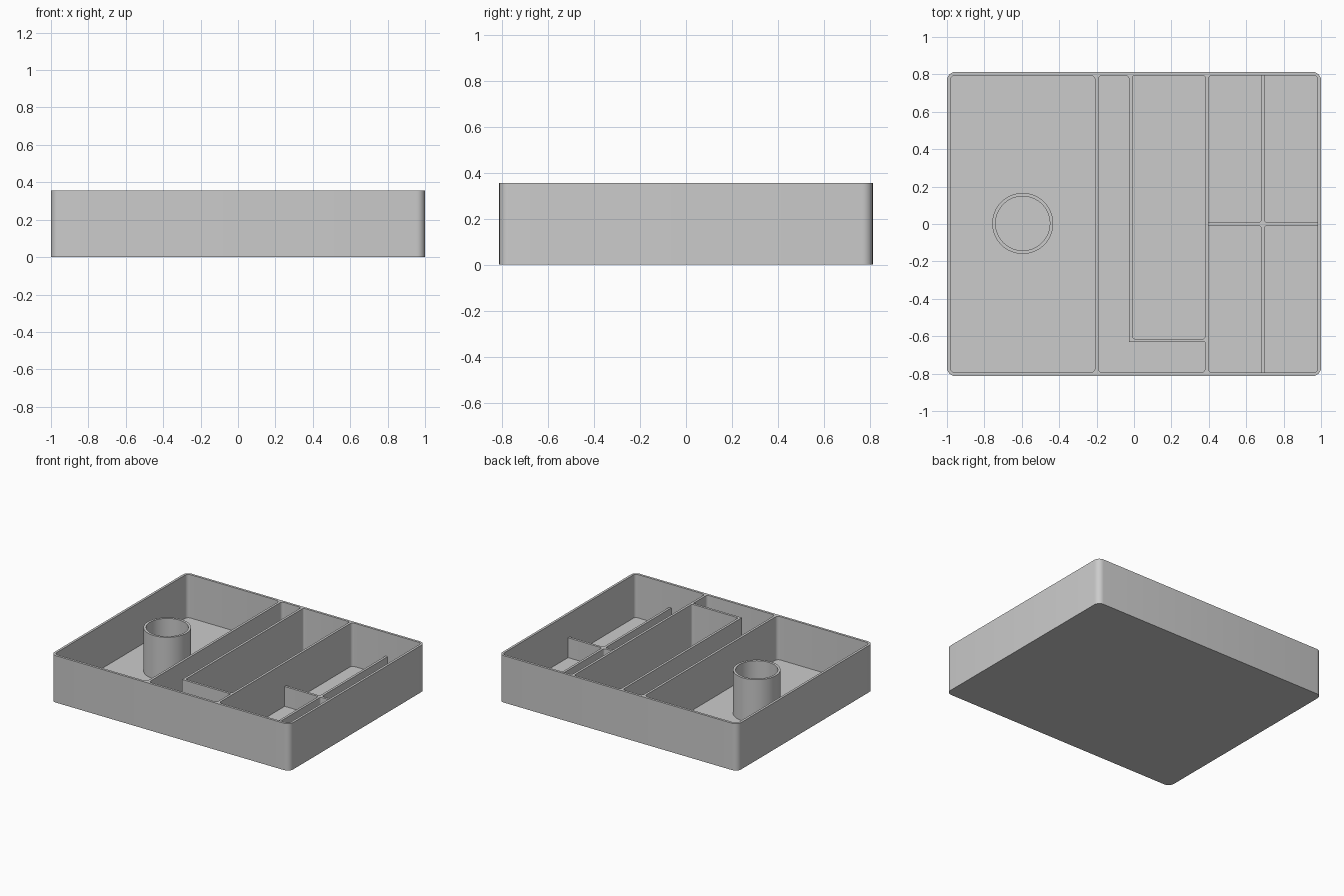
import bpy, bmesh, math
from mathutils import Vector

cube = bpy.data.objects.get("Cube")
if cube:
    bpy.data.objects.remove(cube, do_unlink=True)

# Single plain grey plastic
grey = bpy.data.materials.new("grey_plastic")
grey.use_nodes = True
COLOUR = (0.6, 0.6, 0.6, 1)
grey.diffuse_color = COLOUR
grey.node_tree.nodes["Principled BSDF"].inputs["Base Color"].default_value = COLOUR

# Main dimensions
HX, HY, HEIGHT = 1.0, 0.813, 0.355
WALL, FLOOR = 0.018, 0.027
IX, IY = HX - WALL, HY - WALL
R = 0.022


def rounded(corners, steps=7):
    """Closed outline from (x, y, radius) corners, with round fillets."""
    out = []
    for i, (x, y, r) in enumerate(corners):
        p = Vector((x, y))
        if r == 0:
            out.append(p)
            continue
        a = (Vector(corners[i - 1][:2]) - p).normalized()
        b = (Vector(corners[(i + 1) % len(corners)][:2]) - p).normalized()
        # All corners are right angles, so the arc centre is simple
        c = p + (a + b) * r
        for k in range(steps):
            t = math.pi / 2 * k / (steps - 1)
            out.append(c - b * r * math.cos(t) - a * r * math.sin(t))
    return out


def rect(x0, y0, x1, y1, r):
    return rounded([(x0, y0, r), (x1, y0, r), (x1, y1, r), (x0, y1, r)])


def circle(x, y, r, n=64):
    return [Vector((x + r * math.cos(k * math.tau / n), y + r * math.sin(k * math.tau / n)))
            for k in range(n)]


def prism(name, loops, z0, z1):
    """Extrude an outline, with optional holes, from z0 to z1."""
    bm = bmesh.new()
    edges = []
    for loop in loops:
        vs = [bm.verts.new((p.x, p.y, z0)) for p in loop]
        edges += [bm.edges.new((vs[i - 1], vs[i])) for i in range(len(vs))]
    bmesh.ops.triangle_fill(bm, use_beauty=True, edges=edges)
    ext = bmesh.ops.extrude_face_region(bm, geom=bm.faces[:], use_keep_orig=True)
    for v in ext["geom"]:
        if isinstance(v, bmesh.types.BMVert):
            v.co.z = z1
    bmesh.ops.recalc_face_normals(bm, faces=bm.faces[:])
    mesh = bpy.data.meshes.new(name)
    bm.to_mesh(mesh)
    bm.free()
    mesh.materials.append(grey)
    ob = bpy.data.objects.new(name, mesh)
    bpy.context.collection.objects.link(ob)
    bpy.ops.object.select_all(action='DESELECT')
    ob.select_set(True)
    bpy.context.view_layer.objects.active = ob
    bpy.ops.object.shade_smooth_by_angle(angle=math.radians(30))
    return ob


# Right-hand faces of the three full-height dividers
D1, D2, D3 = -0.19, -0.008, 0.398
SHELF_Y = -0.614

# Floor plate and walls with compartment openings
outline = rect(-HX, -HY, HX, HY, 0.045)
prism("tray_floor", [outline], 0, FLOOR)
wide_bay = rect(-IX, -IY, D1 - WALL, IY, 0.027)
angled_bay = rounded([
    (D1, -IY, R), (D3 - WALL, -IY, R), (D3 - WALL, SHELF_Y - WALL, 0),
    (D2 - WALL, SHELF_Y - WALL, 0), (D2 - WALL, IY, R), (D1, IY, R)])
long_bay = rect(D2, SHELF_Y, D3 - WALL, IY, R * 0.6)
split_bay = rect(D3, -IY, IX, IY, R)
prism("tray_walls", [outline, wide_bay, angled_bay, long_bay, split_bay], FLOOR, HEIGHT)

# Round holder in the wide bay
prism("round_holder", [circle(-0.595, 0.003, 0.163), circle(-0.595, 0.003, 0.145)], FLOOR, HEIGHT)

# Low cross-shaped divider in the split bay, filleted where the arms meet
CX, H, F = 0.689, WALL / 2, 0.014
cross = rounded([
    (CX - H, -IY, 0), (CX + H, -IY, 0), (CX + H, -H, F), (IX, -H, 0),
    (IX, H, 0), (CX + H, H, F), (CX + H, IY, 0), (CX - H, IY, 0),
    (CX - H, H, F), (D3, H, 0), (D3, -H, 0), (CX - H, -H, F)])
prism("cross_divider", [cross], FLOOR, 0.177)
